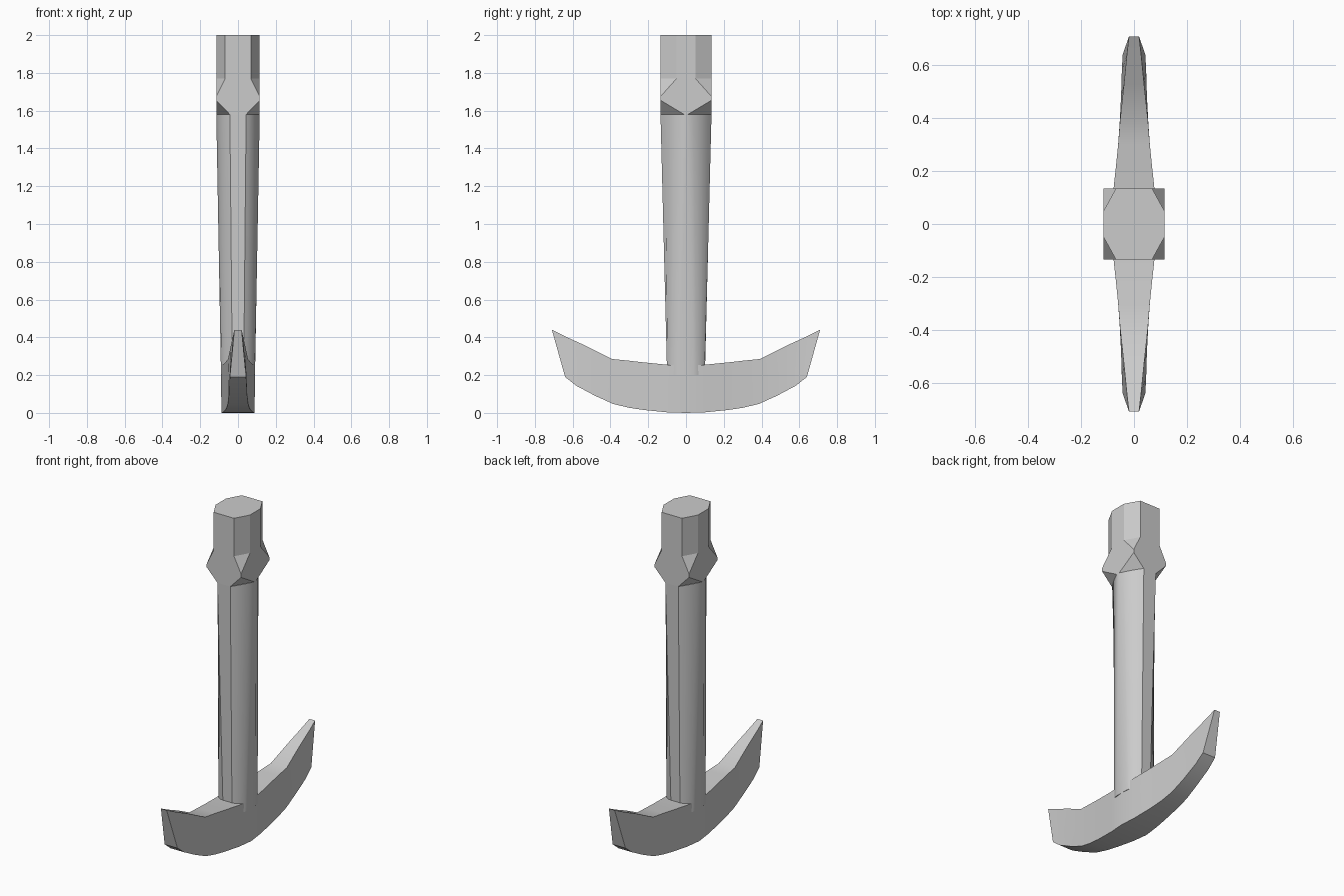
import bpy, bmesh, math

if "Cube" in bpy.data.objects:
    bpy.data.objects.remove(bpy.data.objects["Cube"])


def loft(name, rings, smooth=None):
    """Skin a list of equal-length rings and cap both ends."""
    bm = bmesh.new()
    loops = [[bm.verts.new(p) for p in ring] for ring in rings]
    n = len(loops[0])
    for a, b in zip(loops, loops[1:]):
        for i in range(n):
            j = (i + 1) % n
            bm.faces.new((a[i], a[j], b[j], b[i]))
    bm.faces.new(loops[0])
    bm.faces.new(loops[-1])
    bmesh.ops.remove_doubles(bm, verts=bm.verts, dist=0.0005)
    bmesh.ops.recalc_face_normals(bm, faces=bm.faces)
    mesh = bpy.data.meshes.new(name)
    bm.to_mesh(mesh)
    bm.free()
    ob = bpy.data.objects.new(name, mesh)
    bpy.context.collection.objects.link(ob)
    if smooth:
        bpy.ops.object.select_all(action='DESELECT')
        ob.select_set(True)
        bpy.context.view_layer.objects.active = ob
        bpy.ops.object.shade_smooth_by_angle(angle=math.radians(smooth))
    return ob


def section(hx, hy, cx, cy, z, steps=1, bulge=0.0):
    """Rectangle hx by hy, corners cut from (hx, cy) to (cx, hy)."""
    quarter = []
    for i in range(steps + 1):
        t = i / steps
        a = t * math.pi / 2
        u = (1 - bulge) * (1 - t) + bulge * math.cos(a)
        v = (1 - bulge) * t + bulge * math.sin(a)
        quarter.append((cx + (hx - cx) * u, cy + (hy - cy) * v))
    pts = quarter + [(-x, y) for x, y in reversed(quarter)]
    pts += [(-x, -y) for x, y in quarter]
    pts += [(x, -y) for x, y in reversed(quarter)]
    return [(x, y, z) for x, y in pts]


# Faceted head: octagon flaring out to square corners, then cut back
HX, HY = 0.115, 0.135
loft("head", [
    section(HX, HY, 0.043, 0.01, 1.58),
    section(HX, HY, HX, HY, 1.655),
    section(HX, HY, HX, HY, 1.675),
    section(HX, HY, 0.068, 0.05, 1.77),
    section(HX, HY, 0.068, 0.05, 2.0),
])

# Tapered shaft with softened corners
loft("shaft", [
    section(0.09, 0.10, 0.03, 0.04, 0.2, 5, 1.0),
    section(0.115, 0.135, 0.043, 0.01, 1.58, 5, 0.15),
], smooth=35)

# Curved cross arm: (top y, top z, top half width, low y, low z, low half width)
half = [
    (0.00, 0.25, 0.090, 0.00, 0.000, 0.088),
    (0.10, 0.255, 0.081, 0.10, 0.003, 0.079),
    (0.22, 0.267, 0.068, 0.22, 0.015, 0.067),
    (0.30, 0.276, 0.060, 0.30, 0.027, 0.060),
    (0.39, 0.285, 0.053, 0.385, 0.047, 0.054),
    (0.53, 0.355, 0.038, 0.48, 0.090, 0.049),
    (0.64, 0.405, 0.027, 0.58, 0.143, 0.046),
    (0.71, 0.44, 0.019, 0.64, 0.190, 0.043),
]
arm = [(-a, b, c, -d, e, f) for a, b, c, d, e, f in reversed(half[1:])] + half
loft("cross_arm", [
    [(-wt, yt, zt), (wt, yt, zt), (wb, yb, zb), (-wb, yb, zb)]
    for yt, zt, wt, yb, zb, wb in arm
], smooth=30)
